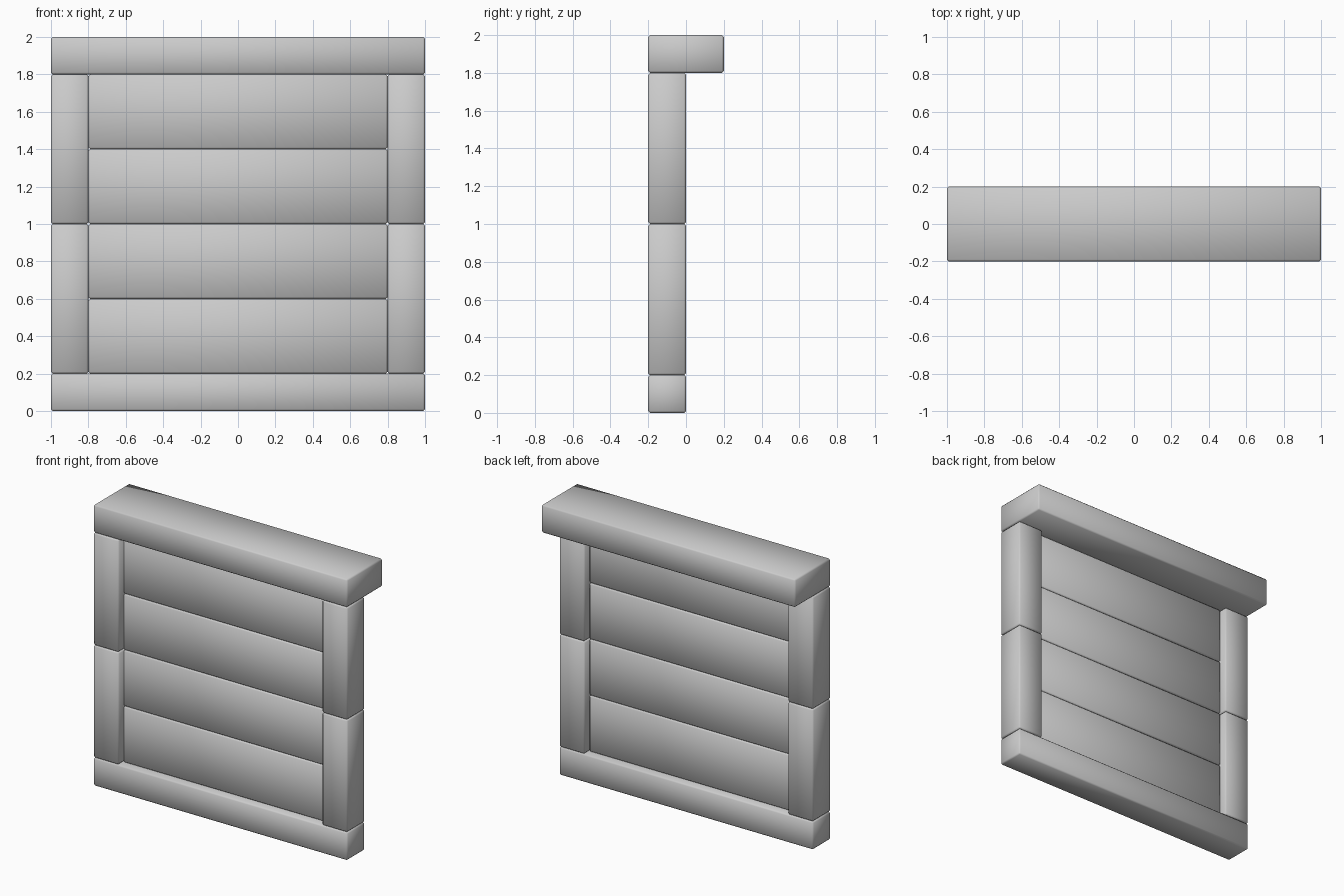
import bpy
import bmesh
from mathutils import Vector

if "Cube" in bpy.data.objects:
    bpy.data.objects.remove(bpy.data.objects["Cube"])


def block(name, lo, hi, bevel=0.01):
    """Box between two corners with a small softened chamfer."""
    lo, hi = Vector(lo), Vector(hi)
    bm = bmesh.new()
    bmesh.ops.create_cube(bm, size=1)
    size, centre = hi - lo, (lo + hi) / 2
    for v in bm.verts:
        v.co = Vector(c * s for c, s in zip(v.co, size))
    mesh = bpy.data.meshes.new(name)
    bm.to_mesh(mesh)
    bm.free()
    for p in mesh.polygons:
        p.use_smooth = True
    ob = bpy.data.objects.new(name, mesh)
    ob.location = centre
    bpy.context.collection.objects.link(ob)
    mod = ob.modifiers.new("Bevel", 'BEVEL')
    mod.width = bevel
    mod.segments = 1
    return ob


# Bottom rail and wide overhanging top cap
block("bottom_rail", (-1, -0.2, 0), (1, 0, 0.2))
block("top_cap", (-1, -0.2, 1.8), (1, 0.2, 2))

# Two stacked posts on each side
for side, x in (("left", -1), ("right", 0.8)):
    for level, z in (("lower", 0.2), ("upper", 1.0)):
        block(f"{level}_{side}_post", (x, -0.2, z), (x + 0.2, 0, z + 0.8))

# Four recessed planks filling the frame
for i in range(4):
    z = 0.2 + 0.4 * i
    block(f"plank_{i + 1}", (-0.8, -0.15, z), (0.8, -0.05, z + 0.4))
